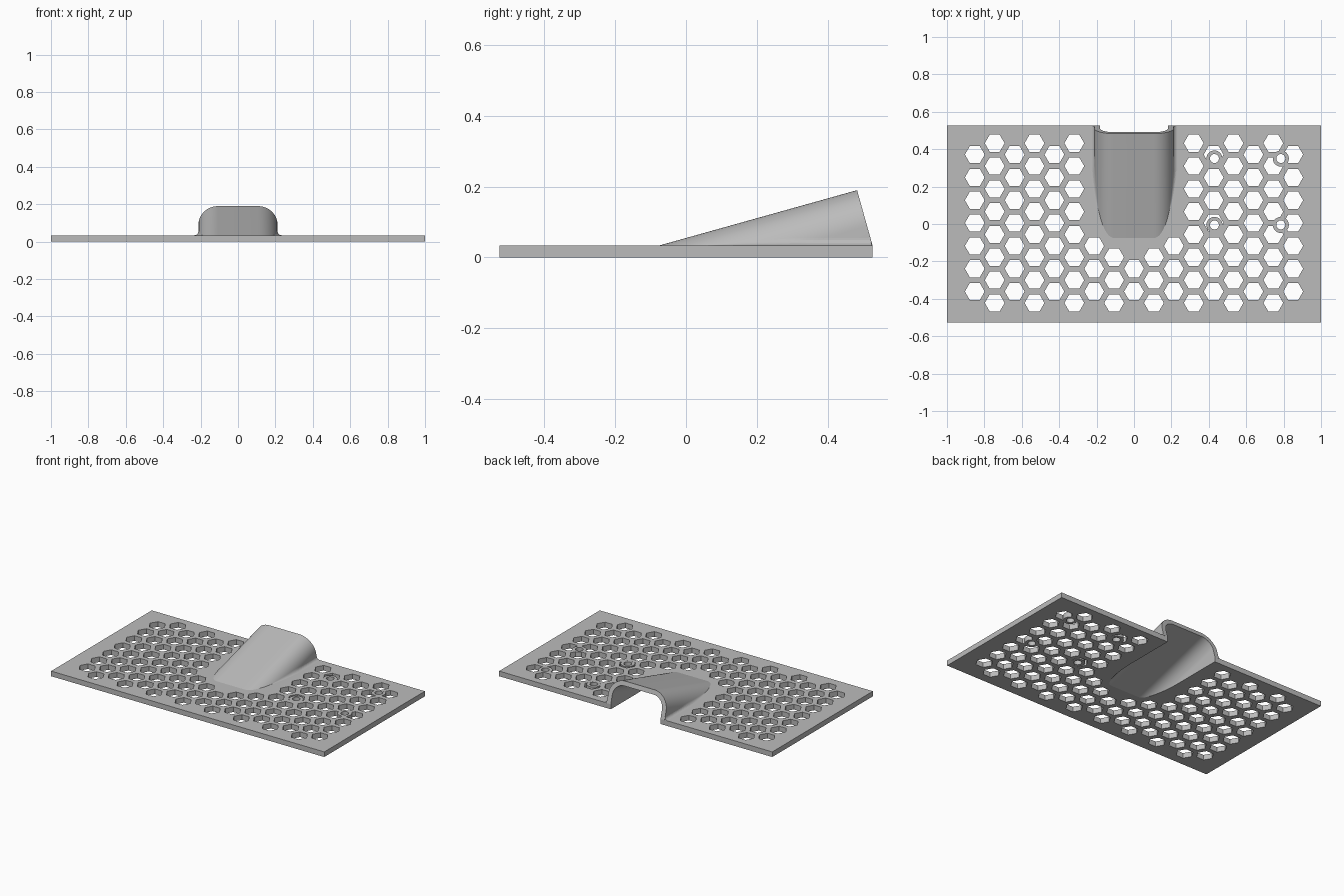
import bpy, bmesh
from math import sin, cos, pi, atan2, sqrt, tan
from mathutils import Vector, Matrix

if "Cube" in bpy.data.objects:
    bpy.data.objects.remove(bpy.data.objects["Cube"])

HALF_Y, THICK = 0.526, 0.034
TIP = Vector((0, -0.075, THICK))          # where the duct roof leaves the plate
TOP = Vector((0, 0.483, 0.19))            # upper rear edge of the duct roof
SLOPE = atan2(TOP.z - TIP.z, TOP.y - TIP.y)
ALONG = Vector((0, cos(SLOPE), sin(SLOPE)))
NORMAL = Vector((0, -sin(SLOPE), cos(SLOPE)))
HALF_W, ROUND, WALL, FLARE = 0.212, 0.105, 0.03, 0.02

grey = bpy.data.materials.new("matte_grey")
grey.use_nodes = True
grey.diffuse_color = (0.5, 0.5, 0.5, 1)
grey.node_tree.nodes["Principled BSDF"].inputs["Base Color"].default_value = (0.5, 0.5, 0.5, 1)


def make_object(name, bm):
    bmesh.ops.recalc_face_normals(bm, faces=bm.faces)
    mesh = bpy.data.meshes.new(name)
    bm.to_mesh(mesh)
    bm.free()
    mesh.materials.append(grey)
    ob = bpy.data.objects.new(name, mesh)
    bpy.context.collection.objects.link(ob)
    return ob


def add_prism(bm, x, y, radius, sides, z0, z1):
    bmesh.ops.create_cone(bm, cap_ends=True, segments=sides, radius1=radius, radius2=radius,
                          depth=z1 - z0,
                          matrix=Matrix.Translation((x, y, (z0 + z1) / 2)) @ Matrix.Rotation(pi / 2, 4, "Z"))


def arch_prism(half, radius, top, bottom, start, end):
    """Rounded arch section pushed along the sloping duct axis."""
    bm = bmesh.new()
    section = [(half, bottom)]
    for side, first in ((1, 0), (-1, pi / 2)):
        for k in range(17):
            a = first + k * pi / 32
            section.append((side * (half - radius) + radius * cos(a), top - radius + radius * sin(a)))
    section.append((-half, bottom))
    face = bm.faces.new([bm.verts.new(TOP + ALONG * start + NORMAL * w + Vector((x, 0, 0)))
                         for x, w in section])
    moved = bmesh.ops.extrude_face_region(bm, geom=[face])["geom"]
    bmesh.ops.translate(bm, vec=ALONG * (end - start),
                        verts=[g for g in moved if isinstance(g, bmesh.types.BMVert)])
    return bm


def combine(body, tool, operation):
    mod = body.modifiers.new(operation.lower(), "BOOLEAN")
    mod.operation, mod.solver, mod.object = operation, "EXACT", tool
    tool.hide_render = True
    bpy.ops.object.select_all(action="DESELECT")
    bpy.context.view_layer.objects.active = body
    body.select_set(True)
    bpy.ops.object.modifier_apply(modifier=mod.name)
    bpy.data.objects.remove(tool)


def smooth(ob):
    bpy.ops.object.select_all(action="DESELECT")
    bpy.context.view_layer.objects.active = ob
    ob.select_set(True)
    bpy.ops.object.shade_smooth_by_angle(angle=0.2)


# Flat base plate
bm = bmesh.new()
bmesh.ops.create_cube(bm, size=1, matrix=Matrix.Translation((0, 0, THICK / 2))
                      @ Matrix.Diagonal((2, 2 * HALF_Y, THICK, 1)))
plate = make_object("vented_plate", bm)

# Honeycomb holes, left out around the duct
bm = bmesh.new()
for col in range(-8, 9):
    odd = col % 2
    for row in range(-4 if odd else -3, 4):
        y = 0.005 + 0.122 * (row + odd / 2)
        if abs(col) >= 3 or y < -0.1 - 0.06 * (2 - abs(col)):
            add_prism(bm, col * 0.1064, y, 0.053, 6, -0.05, 0.1)
# Hexagons point sideways
for v in bm.verts:
    v.co.z = round(v.co.z, 4)
combine(plate, make_object("hex_cutter", bm), "DIFFERENCE")

# Four screw bosses with round holes
SCREWS = [(x, y) for x in (0.43, 0.785) for y in (-0.005, 0.35)]
for name, radius, z0, z1, operation in (("boss", 0.043, 0.0004, THICK - 0.0004, "UNION"),
                                        ("screw_cutter", 0.024, -0.05, 0.1, "DIFFERENCE")):
    bm = bmesh.new()
    for x, y in SCREWS:
        add_prism(bm, x, y, radius, 32, z0, z1)
    combine(plate, make_object(name, bm), operation)

# Sloping duct hood, trimmed just inside the plate
bm = arch_prism(HALF_W, ROUND, 0, -0.4, -0.8, 0)
cut = bmesh.ops.bisect_plane(bm, geom=bm.verts[:] + bm.edges[:] + bm.faces[:],
                             plane_co=(0, 0, THICK - 0.001), plane_no=(0, 0, 1), clear_inner=True)
bmesh.ops.holes_fill(bm, edges=[e for e in bm.edges if e.is_boundary])
combine(plate, make_object("duct_hood", bm), "UNION")

# Hollow of the duct, open at the back and underneath
void = arch_prism(HALF_W - WALL, ROUND - WALL, -WALL, -0.5, -0.95, 0.1)
combine(plate, make_object("duct_cutter", void), "DIFFERENCE")
smooth(plate)


# Concave fillet where the hood walls meet the plate
def wall_x(y, z):
    depth = max(0, (TIP.z + (y - TIP.y) * tan(SLOPE) - z) * cos(SLOPE))
    rise = max(0, ROUND - depth)
    return HALF_W - ROUND + sqrt(ROUND ** 2 - rise ** 2)


bm = bmesh.new()
STATIONS, STEPS = 24, 6
for side in (-1, 1):
    rows = []
    for i in range(STATIONS + 1):
        y = 0.06 + (0.525 - 0.06) * i / STATIONS
        size = FLARE * min(1, i / 12)
        row = []
        for k in range(STEPS + 1):
            a = k / STEPS * pi / 2
            h = size * (1 - cos(a))
            yy = min(y, 0.525 - h * tan(SLOPE))
            x = wall_x(yy, THICK + h) + size * (1 - sin(a))
            row.append(bm.verts.new((side * x, yy, THICK + h + 0.0003)))
        rows.append(row)
    for a, b in zip(rows, rows[1:]):
        for k in range(STEPS):
            bm.faces.new((a[k], b[k], b[k + 1], a[k + 1]) if side > 0
                         else (a[k], a[k + 1], b[k + 1], b[k]))
    # Close the rear end of the fillet
    corner = bm.verts.new((side * HALF_W, 0.525, THICK))
    bm.faces.new(rows[-1] + [corner])
bmesh.ops.remove_doubles(bm, verts=bm.verts, dist=0.00001)
fillet = make_object("hood_fillet", bm)
smooth(fillet)
